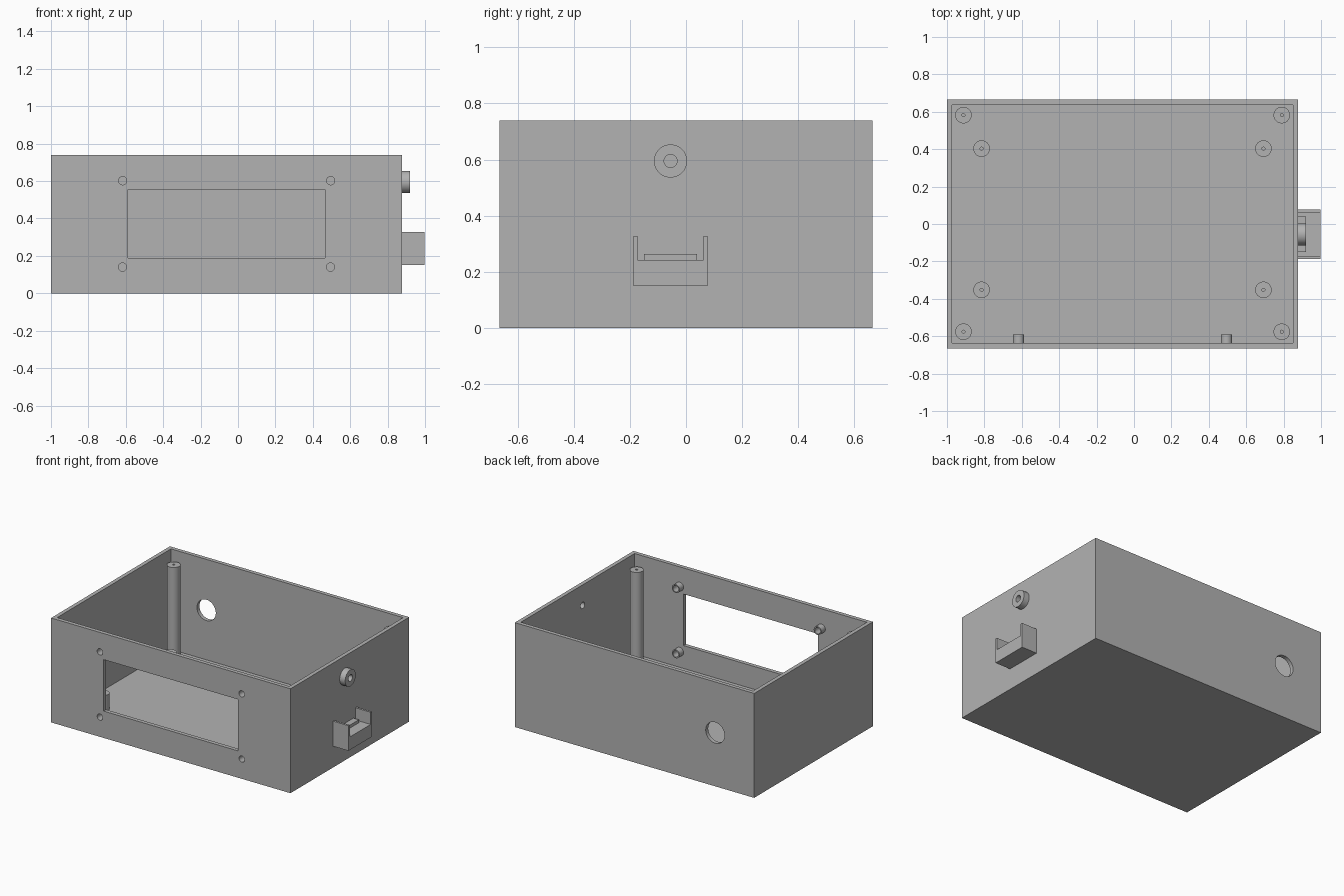
import bpy, bmesh, math
from mathutils import Matrix, Vector

cube = bpy.data.objects.get("Cube")
if cube:
    bpy.data.objects.remove(cube, do_unlink=True)

GREY = (0.45, 0.45, 0.45, 1)
mat = bpy.data.materials.new("plain grey")
mat.use_nodes = True
mat.diffuse_color = GREY
mat.node_tree.nodes["Principled BSDF"].inputs["Base Color"].default_value = GREY

TURN = {"Z": Matrix(), "X": Matrix.Rotation(math.pi / 2, 4, "Y"),
        "Y": Matrix.Rotation(-math.pi / 2, 4, "X")}


def finish(name, bm):
    bmesh.ops.recalc_face_normals(bm, faces=bm.faces[:])
    mesh = bpy.data.meshes.new(name)
    bm.to_mesh(mesh)
    bm.free()
    obj = bpy.data.objects.new(name, mesh)
    bpy.context.collection.objects.link(obj)
    mesh.materials.append(mat)
    return obj


def smooth(obj):
    bpy.ops.object.select_all(action="DESELECT")
    obj.select_set(True)
    bpy.context.view_layer.objects.active = obj
    bpy.ops.object.shade_smooth_by_angle(angle=math.radians(30))


def add_box(bm, low, high):
    low, high = Vector(low), Vector(high)
    m = Matrix.Translation((low + high) / 2) @ Matrix.Diagonal((*(high - low), 1))
    bmesh.ops.create_cube(bm, size=1, matrix=m)


def add_rod(bm, centre, axis, radius, length):
    bmesh.ops.create_cone(bm, cap_ends=True, segments=48, radius1=radius, radius2=radius,
                          depth=length, matrix=Matrix.Translation(centre) @ TURN[axis])


def tube(name, base, axis, outer, bore, length):
    """Hollow cylinder growing from base along the positive axis."""
    bm = bmesh.new()
    profile = [(outer, 0), (outer, length), (bore, length), (bore, 0)]
    n = 48
    place = Matrix.Translation(base) @ TURN[axis]
    rings = [[bm.verts.new(place @ Vector((r * math.cos(a), r * math.sin(a), h)))
              for r, h in profile] for a in (math.tau * i / n for i in range(n))]
    for i in range(n):
        a, b = rings[i], rings[(i + 1) % n]
        for j in range(4):
            k = (j + 1) % 4
            bm.faces.new((a[j], b[j], b[k], a[k]))
    obj = finish(name, bm)
    smooth(obj)


# Main dimensions
LEFT, RIGHT, HALF_Y, TOP, WALL = -1.0, 0.877, 0.665, 0.74, 0.028
SCREW_X, SCREW_Z = (-0.617, 0.495), (0.14, 0.602)
PORT_Y, JACK_Z, JACK_BORE = -0.055, 0.595, 0.023

# Open case: solid block, then cavity and wall openings cut away
bm = bmesh.new()
add_box(bm, (LEFT, -HALF_Y, 0), (RIGHT, HALF_Y, TOP))
case = finish("case", bm)

bm = bmesh.new()
add_box(bm, (LEFT + WALL, WALL - HALF_Y, WALL), (RIGHT - WALL, HALF_Y - WALL, TOP + 0.1))
cavity = finish("cavity_cutter", bm)

bm = bmesh.new()
add_box(bm, (-0.588, -HALF_Y - 0.1, 0.19), (0.465, -HALF_Y + 0.1, 0.555))
for x in SCREW_X:
    for z in SCREW_Z:
        add_rod(bm, (x, -HALF_Y, z), "Y", 0.022, 0.2)
add_rod(bm, (-0.694, HALF_Y, 0.38), "Y", 0.074, 0.2)
add_rod(bm, (RIGHT, PORT_Y, JACK_Z), "X", JACK_BORE, 0.2)
openings = finish("opening_cutter", bm)

bpy.context.view_layer.objects.active = case
for cutter in (cavity, openings):
    cutter.hide_render = True
    mod = case.modifiers.new("cut", "BOOLEAN")
    mod.operation = "DIFFERENCE"
    mod.solver = "EXACT"
    mod.object = cutter
    bpy.ops.object.modifier_apply(modifier=mod.name)
    bpy.data.objects.remove(cutter, do_unlink=True)
smooth(case)

# Tall lid posts in the corners and short board standoffs on the floor
for x in (-0.912, 0.79):
    for y in (-0.576, 0.582):
        tube("lid_post", (x, y, WALL), "Z", 0.044, 0.008, 0.665 - WALL)
for x in (-0.815, 0.692):
    for y in (-0.352, 0.403):
        tube("board_standoff", (x, y, WALL), "Z", 0.044, 0.008, 0.14 - WALL)

# Screw bosses behind the front wall
for x in SCREW_X:
    for z in SCREW_Z:
        tube("screw_boss", (x, WALL - HALF_Y, z), "Y", 0.03, 0.022, 0.045)

# Round jack collar on the side
tube("jack_collar", (RIGHT, PORT_Y, JACK_Z), "X", 0.059, JACK_BORE, 0.043)

# Side tray: one solid from a U profile, with a small step against the case
half, lip, z0, z1, z2 = 0.132, 0.015, 0.15, 0.242, 0.328
inner = half - lip
outline = [(-half, z0), (half, z0), (half, z2), (inner, z2), (inner, z1),
           (-inner, z1), (-inner, z2), (-half, z2)]
bm = bmesh.new()
face = bm.faces.new([bm.verts.new((RIGHT, PORT_Y + y, z)) for y, z in outline])
grown = bmesh.ops.extrude_face_region(bm, geom=[face], use_keep_orig=True)
bmesh.ops.translate(bm, vec=(1.0 - RIGHT - 0.003, 0, 0),
                    verts=[v for v in grown["geom"] if isinstance(v, bmesh.types.BMVert)])
finish("side_tray", bm)

bm = bmesh.new()
add_box(bm, (RIGHT, PORT_Y - 0.095, z1), (0.92, PORT_Y + 0.095, 0.263))
finish("tray_step", bm)
